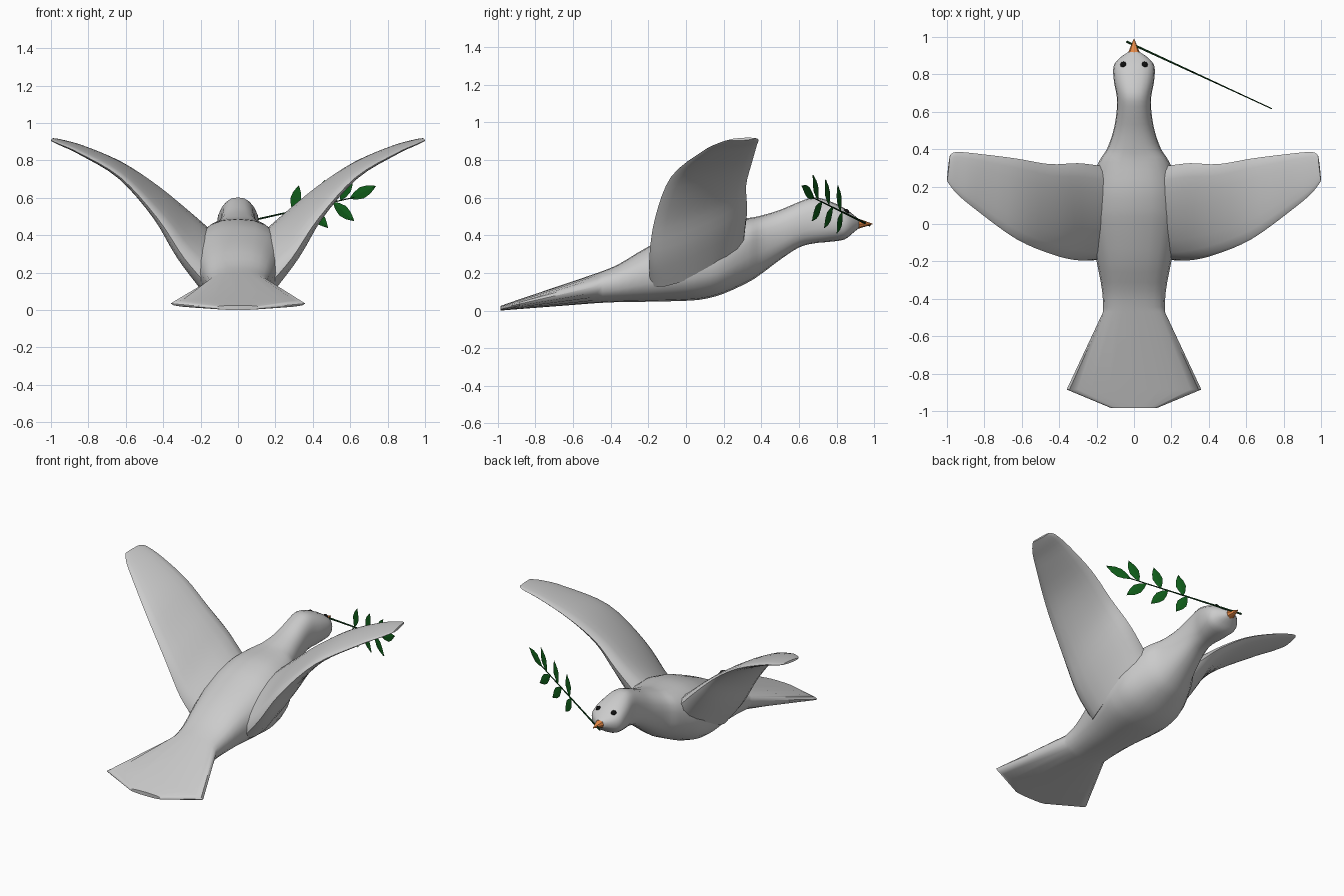
import bpy, bmesh, math
from mathutils import Vector

if "Cube" in bpy.data.objects:
    bpy.data.objects.remove(bpy.data.objects["Cube"])


def paint(name, rgb):
    m = bpy.data.materials.new(name)
    m.diffuse_color = (*rgb, 1)
    m.use_nodes = True
    m.node_tree.nodes["Principled BSDF"].inputs["Base Color"].default_value = m.diffuse_color
    return m


def finish(name, bm, mat=None, smooth=40):
    bmesh.ops.recalc_face_normals(bm, faces=bm.faces)
    me = bpy.data.meshes.new(name)
    bm.to_mesh(me)
    bm.free()
    ob = bpy.data.objects.new(name, me)
    bpy.context.collection.objects.link(ob)
    if mat:
        me.materials.append(mat)
    if smooth:
        bpy.ops.object.select_all(action='DESELECT')
        ob.select_set(True)
        bpy.context.view_layer.objects.active = ob
        bpy.ops.object.shade_smooth_by_angle(angle=math.radians(smooth))
    return ob


def loft(name, rings, mat=None, smooth=40):
    bm = bmesh.new()
    rows = [[bm.verts.new(p) for p in r] for r in rings]
    n = len(rows[0])
    for a, b in zip(rows, rows[1:]):
        for i in range(n):
            j = (i + 1) % n
            bm.faces.new((a[i], a[j], b[j], b[i]))
    bm.faces.new(rows[0])
    bm.faces.new(rows[-1])
    return finish(name, bm, mat, smooth)


def spline(rows, steps):
    """Smoothly interpolate rows of numbers."""
    out = []
    for i in range(len(rows) - 1):
        p0, p1, p2 = rows[max(i - 1, 0)], rows[i], rows[i + 1]
        p3 = rows[min(i + 2, len(rows) - 1)]
        for k in range(steps):
            t = k / steps
            out.append([0.5 * (2 * b + (c - a) * t + (2 * a - 5 * b + 4 * c - d) * t * t
                               + (3 * b - a - 3 * c + d) * t ** 3)
                        for a, b, c, d in zip(p0, p1, p2, p3)])
    return out + [list(rows[-1])]


def power(v, e):
    return math.copysign(abs(v) ** e, v)


# Body with tail fan: y, half width, bottom z, side z, top z
tail = [(-.985, .12, 0, .012, .025), (-.885, .36, .008, .035, .06)]
trunk = [(-.47, .165, .04, .13, .20), (-.36, .17, .045, .15, .245),
         (-.2, .20, .047, .20, .34), (0, .245, .052, .23, .43),
         (.1, .25, .062, .25, .465), (.2, .24, .09, .28, .485),
         (.33, .19, .15, .36, .492), (.4, .145, .195, .38, .505),
         (.5, .11, .27, .41, .535), (.6, .093, .335, .455, .577),
         (.68, .092, .357, .48, .602), (.76, .107, .365, .475, .583),
         (.84, .11, .377, .465, .545), (.885, .08, .41, .465, .513),
         (.92, .03, .44, .463, .485)]


def body_ring(y, w, lo, mid, hi, n=20):
    ring = []
    for i in range(n):
        a = 2 * math.pi * i / n
        s = power(math.sin(a), .85)
        ring.append((w * power(math.cos(a), .85), y, mid + s * (hi - mid if s > 0 else mid - lo)))
    return ring


loft("body", [body_ring(*s) for s in tail + spline(trunk, 3)])

# Wings: leading point, trailing point, half thickness
stations = [(.17, .31, .40, .17, -.19, .14, .10),
            (.30, .325, .53, .29, -.195, .28, .075),
            (.45, .32, .665, .43, -.165, .49, .045),
            (.63, .35, .785, .63, -.08, .71, .028),
            (.83, .375, .873, .85, .08, .84, .018),
            (.95, .385, .908, .95, .165, .885, .012),
            (.985, .365, .915, 1.0, .23, .907, .007)]
rows = spline(stations, 4)
mids = [(Vector(r[:3]) + Vector(r[3:6])) / 2 for r in rows]
rings = []
for k, r in enumerate(rows):
    chord = (Vector(r[:3]) - Vector(r[3:6])) / 2
    span = mids[min(k + 1, len(mids) - 1)] - mids[max(k - 1, 0)]
    up = span.cross(chord).normalized()
    rings.append([mids[k] + chord * math.cos(a) + up * r[6] * math.sin(a)
                  for a in (2 * math.pi * i / 18 for i in range(18))])
wings = loft("wings", rings, smooth=50)
wings.modifiers.new("mirror", 'MIRROR')

# Beak
orange = paint("orange", (.8, .25, .06))
loft("beak", [[(w * math.cos(a), y, z + h * math.sin(a))
               for a in (math.pi * i / 4 for i in range(8))]
              for y, z, w, h in ((.89, .462, .036, .030), (.915, .461, .032, .027),
                                 (.955, .461, .016, .014), (.99, .460, .002, .002))], orange)

# Eyes
bm = bmesh.new()
bmesh.ops.create_uvsphere(bm, u_segments=12, v_segments=8, radius=.018)
bmesh.ops.translate(bm, verts=bm.verts, vec=(.056, .85, .522))
eyes = finish("eyes", bm, paint("black", (.005, .005, .005)))
eyes.modifiers.new("mirror", 'MIRROR')

# Twig held in the beak; everything on it lies in one upright plane
green = paint("leaf_green", (.005, .11, .01))
dark = paint("stem_green", (.005, .05, .01))


def on_plane(x, z):
    return Vector((x, .957 - .462 * x, z))


side = Vector((.462, 1, 0)).normalized()
start, end = on_plane(-.04, .453), on_plane(.62, .602)
up = (end - start).cross(side).normalized()
loft("twig", [[p + (side * math.cos(a) + up * math.sin(a)) * r
               for a in (math.pi * i / 3 for i in range(6))]
              for p, r in ((start, .006), (end, .003))], dark)


def leaf(name, x0, z0, x1, z1):
    a, b = on_plane(x0, z0), on_plane(x1, z1)
    across = (b - a).cross(side).normalized()
    outline = [(0, .004), (.2, .021), (.45, .032), (.7, .025), (.88, .012), (1, .001)]
    rings = []
    for t, w in outline:
        c = a.lerp(b, t)
        rings.append([c + across * w, c + side * .003, c - across * w, c - side * .003])
    loft(name, rings, green, 0)


leaves = [(.60, .597, .737, .663),
          (.55, .588, .61, .72), (.425, .56, .465, .695), (.295, .53, .325, .665),
          (.51, .575, .62, .477), (.385, .548, .48, .44), (.275, .522, .335, .41)]
for i, spec in enumerate(leaves):
    leaf(f"leaf_{i + 1}", *spec)
